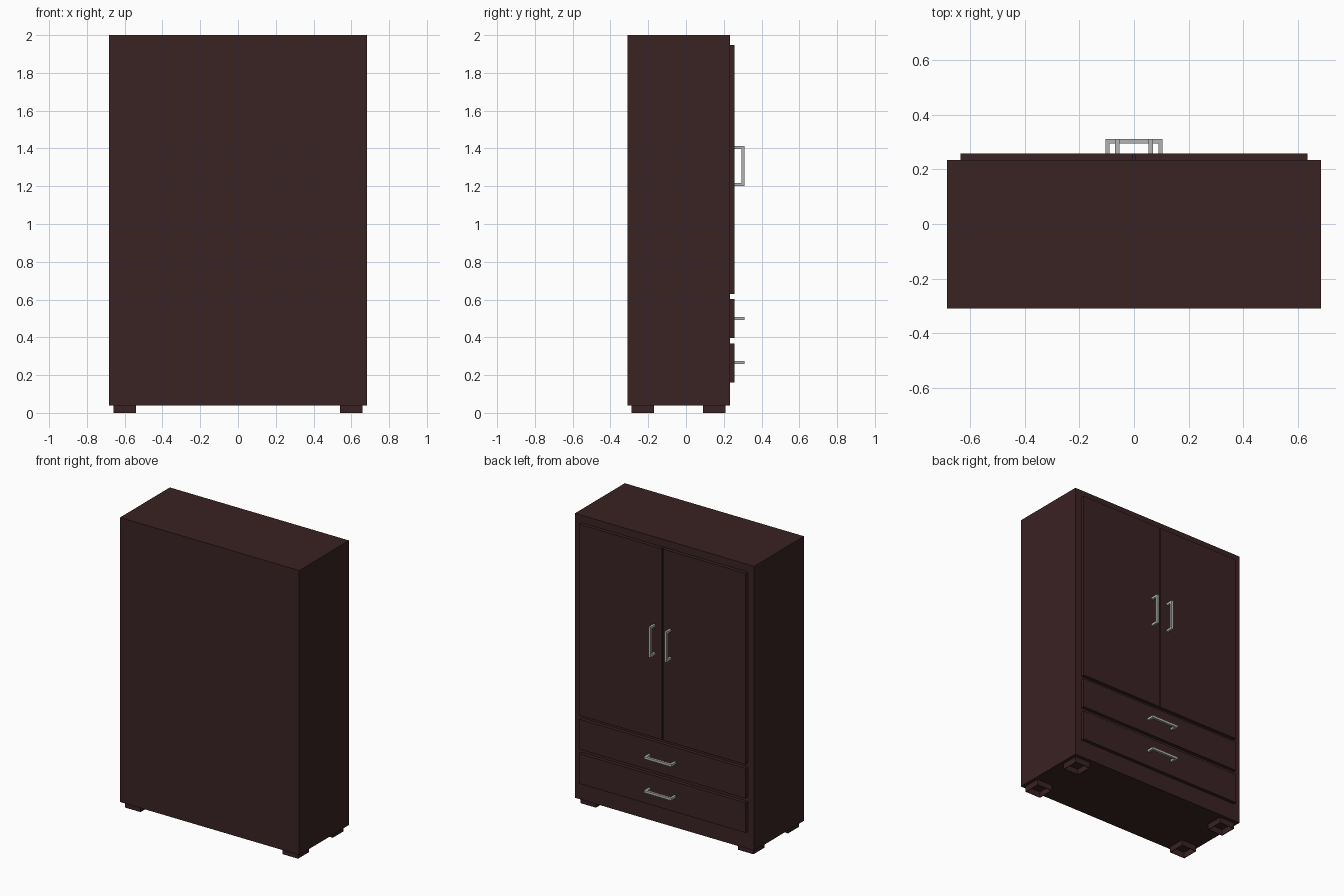
import bpy, bmesh

if "Cube" in bpy.data.objects:
    bpy.data.objects.remove(bpy.data.objects["Cube"])


def material(name, rgb):
    m = bpy.data.materials.new(name)
    m.diffuse_color = (*rgb, 1)
    m.use_nodes = True
    m.node_tree.nodes["Principled BSDF"].inputs["Base Color"].default_value = m.diffuse_color
    return m


WOOD = material("dark_brown_wood", (0.042, 0.016, 0.017))
METAL = material("grey_metal", (0.45, 0.45, 0.45))


def finish(name, bm, mat):
    bmesh.ops.recalc_face_normals(bm, faces=bm.faces)
    me = bpy.data.meshes.new(name)
    bm.to_mesh(me)
    bm.free()
    me.materials.append(mat)
    ob = bpy.data.objects.new(name, me)
    bpy.context.collection.objects.link(ob)
    return ob


def box(name, x, y, z, mat=WOOD):
    bm = bmesh.new()
    bmesh.ops.create_cube(bm, size=1)
    for v in bm.verts:
        for i, (a, b) in enumerate((x, y, z)):
            v.co[i] = a if v.co[i] < 0 else b
    return finish(name, bm, mat)


BACK, FACE, PANEL, GRIP = -0.309, 0.233, 0.257, 0.31


def handle(name, cx, cz, vertical):
    """Square-section U pull: one flat U profile given a thickness."""
    h, t = 0.105, 0.016
    profile = [(-h, PANEL), (-h, GRIP), (h, GRIP), (h, PANEL),
               (h - t, PANEL), (h - t, GRIP - t), (-h + t, GRIP - t), (-h + t, PANEL)]
    bm = bmesh.new()
    rings = []
    for d in (-t / 2, t / 2):
        rings.append([bm.verts.new((cx + d, y, cz + s) if vertical else (cx + s, y, cz + d))
                      for s, y in profile])
    a, b = rings
    n = len(profile)
    for i in range(n):
        j = (i + 1) % n
        bm.faces.new((a[i], a[j], b[j], b[i]))
    for r in rings:  # two posts and the bar
        for q in ((0, 1, 6, 7), (1, 2, 5, 6), (2, 3, 4, 5)):
            bm.faces.new([r[k] for k in q])
    return finish(name, bm, METAL)


def foot(name, x0, y0, size=0.119, wall=0.004):
    """Thin-walled square foot, open underneath."""
    bm = bmesh.new()
    loops = []
    for inset in (0, wall):
        lo, hi = inset, size - inset
        for z in (0, 0.04):
            loops.append([bm.verts.new((x0 + x, y0 + y, z))
                          for x, y in ((lo, lo), (hi, lo), (hi, hi), (lo, hi))])
    for p, q in ((0, 1), (2, 3), (0, 2), (1, 3)):
        for i in range(4):
            j = (i + 1) % 4
            bm.faces.new((loops[p][i], loops[p][j], loops[q][j], loops[q][i]))
    return finish(name, bm, WOOD)


# Cabinet body
box("cabinet_body", (-0.683, 0.683), (BACK, FACE), (0.04, 2.0))

# Doors and their vertical handles
for side, s in (("left", -1), ("right", 1)):
    box(f"{side}_door", sorted((s * 0.003, s * 0.634)), (FACE, PANEL), (0.63, 1.947))
    handle(f"{side}_door_handle", s * 0.061, 1.307, True)

# Drawers and their horizontal handles
for pos, z0, z1, hz in (("upper", 0.397, 0.604, 0.5), ("lower", 0.16, 0.367, 0.267)):
    box(f"{pos}_drawer", (-0.634, 0.634), (FACE, PANEL), (z0, z1))
    handle(f"{pos}_drawer_handle", 0, hz, False)

# Feet
for xn, x in (("left", -0.66), ("right", 0.541)):
    for yn, y in (("front", -0.288), ("back", 0.089)):
        foot(f"{yn}_{xn}_foot", x, y)
